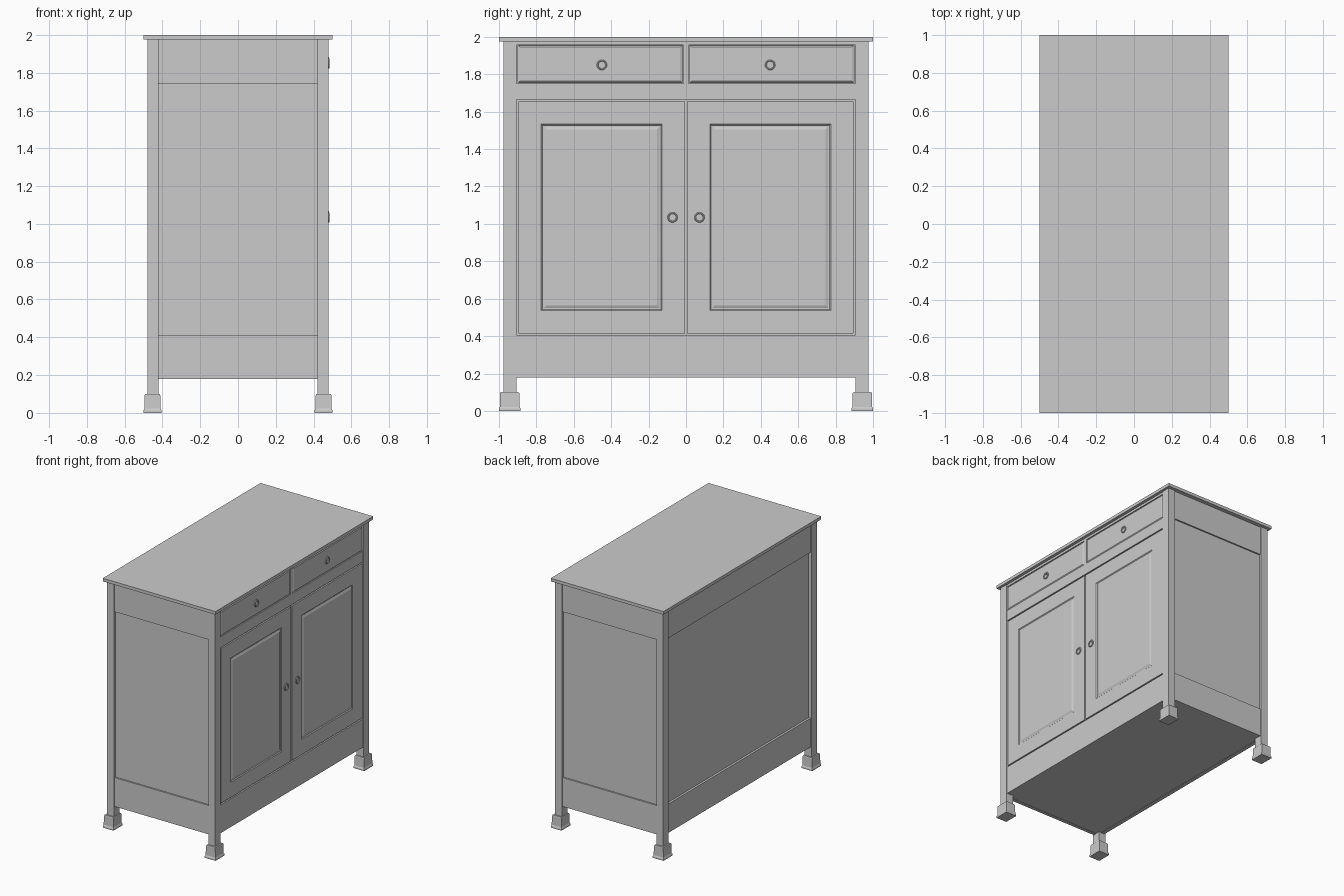
import bpy, bmesh, math
from mathutils import Vector

if "Cube" in bpy.data.objects:
    bpy.data.objects.remove(bpy.data.objects["Cube"])


def box(name, x0, x1, y0, y1, z0, z1):
    bpy.ops.mesh.primitive_cube_add(size=1, location=((x0 + x1) / 2, (y0 + y1) / 2, (z0 + z1) / 2))
    o = bpy.context.object
    o.name = name
    o.scale = (x1 - x0, y1 - y0, z1 - z0)
    bpy.ops.object.transform_apply(location=False, rotation=False, scale=True)
    return o


def stack(name, origin, rings, axis='z'):
    """Rectangular rings (half a, half b, height) lofted along z, or along x with a=y, b=z."""
    bm = bmesh.new()
    loops = []
    for a, b, h in rings:
        pts = [(-a, -b), (a, -b), (a, b), (-a, b)]
        loops.append([bm.verts.new((p, q, h) if axis == 'z' else (h, p, q)) for p, q in pts])
    for l0, l1 in zip(loops, loops[1:]):
        for i in range(4):
            j = (i + 1) % 4
            bm.faces.new((l0[i], l0[j], l1[j], l1[i]))
    bm.faces.new(loops[0][::-1])
    bm.faces.new(loops[-1])
    bmesh.ops.recalc_face_normals(bm, faces=bm.faces)
    me = bpy.data.meshes.new(name)
    bm.to_mesh(me)
    bm.free()
    o = bpy.data.objects.new(name, me)
    o.location = Vector(origin)
    bpy.context.collection.objects.link(o)
    return o


def ring_pull(name, y, z):
    # back plate, ring and mounting boss
    bpy.ops.mesh.primitive_cylinder_add(vertices=24, radius=0.012, depth=0.01,
                                        location=(0.476, y, z + 0.022), rotation=(0, math.pi / 2, 0))
    bpy.context.object.name = name + "_boss"
    bpy.ops.mesh.primitive_torus_add(major_segments=32, minor_segments=10, major_radius=0.023,
                                     minor_radius=0.0045, location=(0.48, y, z),
                                     rotation=(0, math.pi / 2, 0))
    bpy.context.object.name = name + "_ring"
    bpy.ops.object.shade_smooth_by_angle()


# worktop and carcass
box("worktop", -0.5, 0.5, -1, 1, 1.975, 2.0)
box("carcass", -0.455, 0.46, -0.955, 0.955, 0.18, 1.976)

# corner posts with stepped feet
for sx in (-1, 1):
    for sy in (-1, 1):
        stack("corner_post", (sx * 0.45, sy * 0.94, 0), [(0.03, 0.035, 0.09), (0.03, 0.035, 1.976)])
        stack("foot", (sx * 0.4525, sy * 0.9425, 0),
              [(0.0475, 0.0575, 0), (0.0475, 0.0575, 0.012), (0.043, 0.053, 0.022),
               (0.041, 0.051, 0.095), (0.039, 0.048, 0.1)])

# rails on both ends and the back, framing recessed panels
for label, z0, z1 in (("lower", 0.178, 0.41), ("upper", 1.74, 1.976)):
    for sy in (-1, 1):
        y0, y1 = sorted((sy * 0.94, sy * 0.967))
        box(label + "_end_rail", -0.43, 0.43, y0, y1, z0, z1)
    box(label + "_back_rail", -0.472, -0.44, -0.92, 0.92, z0, z1)

# door-side face frame
FACE = 0.476
box("lower_face_rail", 0.44, FACE, -0.92, 0.92, 0.178, 0.405)
box("middle_face_rail", 0.44, FACE, -0.92, 0.92, 1.665, 1.752)
box("upper_face_rail", 0.44, FACE, -0.92, 0.92, 1.957, 1.976)
box("drawer_divider", 0.44, FACE, -0.014, 0.014, 1.75, 1.96)

for sy in (-1, 1):
    # door with grooved raised panel
    w, h = 0.445, 0.62
    stack("door", (0.44, sy * 0.451, 1.035),
          [(w, h, 0), (w, h, 0.036)] +
          [(w - d, h - d, x) for d, x in ((0.122, 0.036), (0.128, 0.03), (0.136, 0.03), (0.15, 0.036))],
          axis='x')
    # drawer front with chamfered edge
    w, h = 0.442, 0.1
    stack("drawer_front", (0.44, sy * 0.459, 1.855),
          [(w, h, 0), (w, h, 0.03), (w - 0.014, h - 0.008, 0.036)], axis='x')
    ring_pull("door_pull", sy * 0.072, 1.035)
    ring_pull("drawer_pull", sy * 0.45, 1.85)
